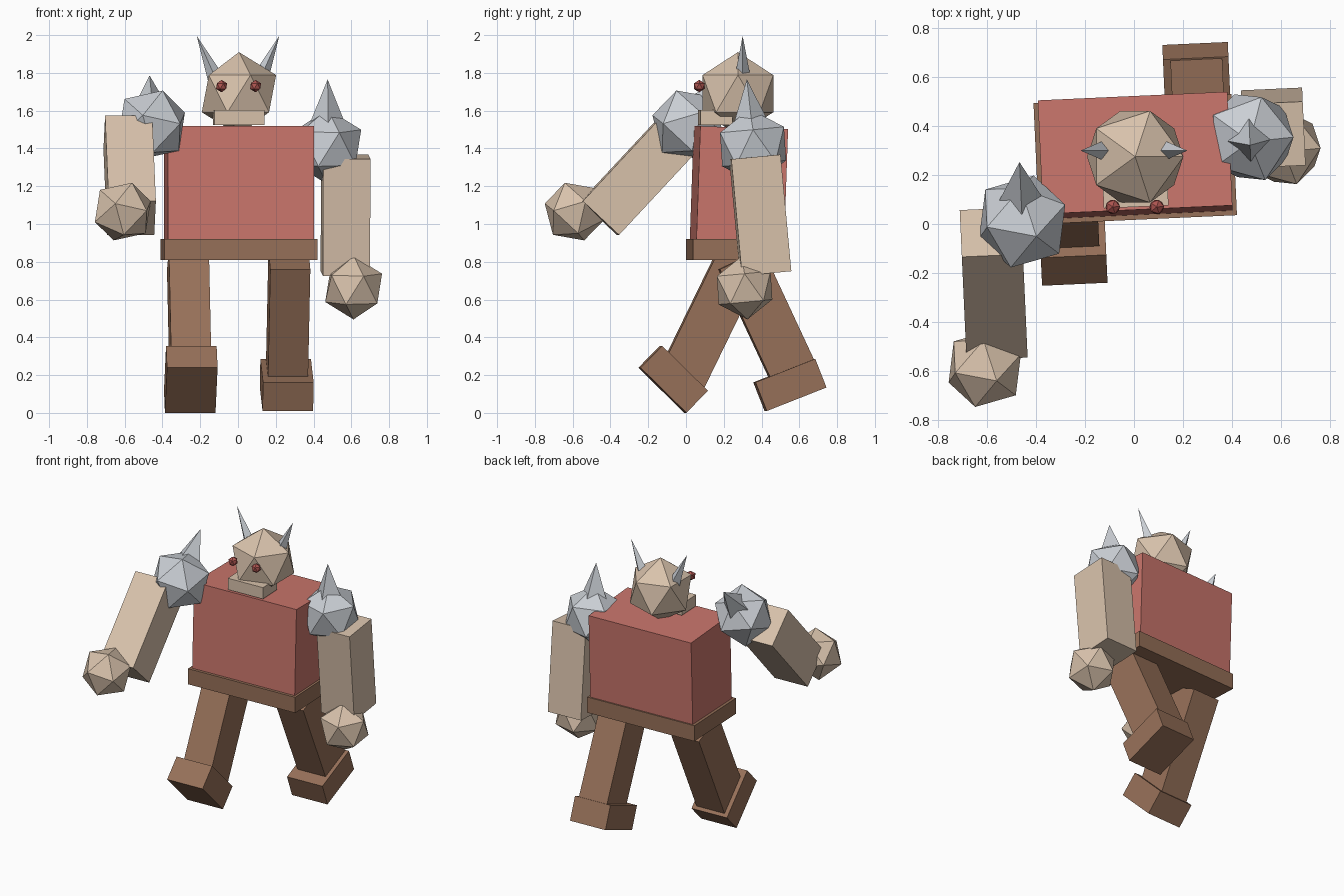
import bpy, bmesh
from math import radians
from mathutils import Matrix

if "Cube" in bpy.data.objects:
    bpy.data.objects.remove(bpy.data.objects["Cube"], do_unlink=True)


def material(name, rgb):
    m = bpy.data.materials.new(name)
    m.use_nodes = True
    m.diffuse_color = (*rgb, 1)
    m.node_tree.nodes["Principled BSDF"].inputs["Base Color"].default_value = (*rgb, 1)
    return m


SKIN = material("beige_skin", (0.69, 0.54, 0.41))
STEEL = material("pale_steel", (0.59, 0.62, 0.66))
RED = material("red_cloth", (0.59, 0.18, 0.15))
BROWN = material("brown_leather", (0.31, 0.165, 0.10))
EYE = material("dark_red_eye", (0.42, 0.09, 0.08))
YAW = 2.6


def frame(pos, pitch=0, roll=0):
    """Placement turned with the body, then pitched about x and rolled about y."""
    return (Matrix.Translation(pos) @ Matrix.Rotation(radians(YAW), 4, "Z")
            @ Matrix.Rotation(radians(pitch), 4, "X") @ Matrix.Rotation(radians(roll), 4, "Y"))


def finish(name, bm, matrix, mat):
    mesh = bpy.data.meshes.new(name)
    bm.to_mesh(mesh)
    bm.free()
    mesh.materials.append(mat)
    ob = bpy.data.objects.new(name, mesh)
    ob.matrix_world = matrix
    bpy.context.collection.objects.link(ob)


def box(name, size, matrix, mat):
    bm = bmesh.new()
    bmesh.ops.create_cube(bm, size=1)
    bmesh.ops.scale(bm, vec=size, verts=bm.verts)
    finish(name, bm, matrix, mat)


def ball(name, radius, matrix, mat):
    bm = bmesh.new()
    bmesh.ops.create_icosphere(bm, subdivisions=1, radius=radius)
    finish(name, bm, matrix, mat)


def spike(name, radius, length, matrix, mat):
    """Four-sided spike whose base sits at the frame origin."""
    bm = bmesh.new()
    bmesh.ops.create_cone(bm, cap_ends=True, segments=4, radius1=radius, radius2=0, depth=length)
    bmesh.ops.translate(bm, vec=(0, 0, length / 2), verts=bm.verts)
    finish(name, bm, matrix, mat)


def shift(x, y, z):
    return Matrix.Translation((x, y, z))


# Body
box("torso", (0.775, 0.465, 0.62), frame((0.005, 0.28, 1.2), -2), RED)
box("belt", (0.81, 0.495, 0.11), frame((0.005, 0.265, 0.865)), BROWN)

# Head with jaw, eyes and horns
ball("head", 0.22, Matrix.Translation((0.005, 0.275, 1.69)), SKIN)
box("jaw", (0.265, 0.17, 0.08), frame((0.005, 0.155, 1.563)), SKIN)
for side, s in (("left", 1), ("right", -1)):
    ball(side + "_eye", 0.033, frame((0.003 + 0.09 * s, 0.07, 1.73)), EYE)
    horn = Matrix.Translation((0.08 * s, 0.30, 1.685)) @ Matrix.Rotation(radians(24 * s), 4, "Y")
    spike(side + "_horn", 0.06, 0.34, horn, STEEL)

# Arms: shoulder position, swing, sideways offsets of the arm and the fist
for side, pos, swing, arm_x, fist_x in (
        ("left", (0.473, 0.355, 1.41), 5.3, 0.098, 0.137),
        ("right", (-0.457, 0.01, 1.525), -43, -0.128, -0.18)):
    f = frame(pos, swing)
    ball(side + "_shoulder_armor", 0.2, f, STEEL)
    spike(side + "_shoulder_spike", 0.1, 0.25, f @ shift(0, 0, 0.107), STEEL)
    box(side + "_arm", (0.25, 0.262, 0.62), f @ shift(arm_x, 0, -0.365), SKIN)
    ball(side + "_fist", 0.168, f @ shift(fist_x, -0.12, -0.74), SKIN)

# Legs: hip position and swing, foot position and swing
for side, hip, swing, foot, foot_swing in (
        ("left", (0.272, 0.288, 0.813), 25, (0.258, 0.55, 0.148), 21.5),
        ("right", (-0.265, 0.285, 0.813), -26, (-0.25, -0.068, 0.178), -44.5)):
    box(side + "_leg", (0.212, 0.25, 0.7), frame(hip, swing) @ shift(0, 0, -0.35), BROWN)
    box(side + "_foot", (0.268, 0.34, 0.163), frame(foot, foot_swing), BROWN)
